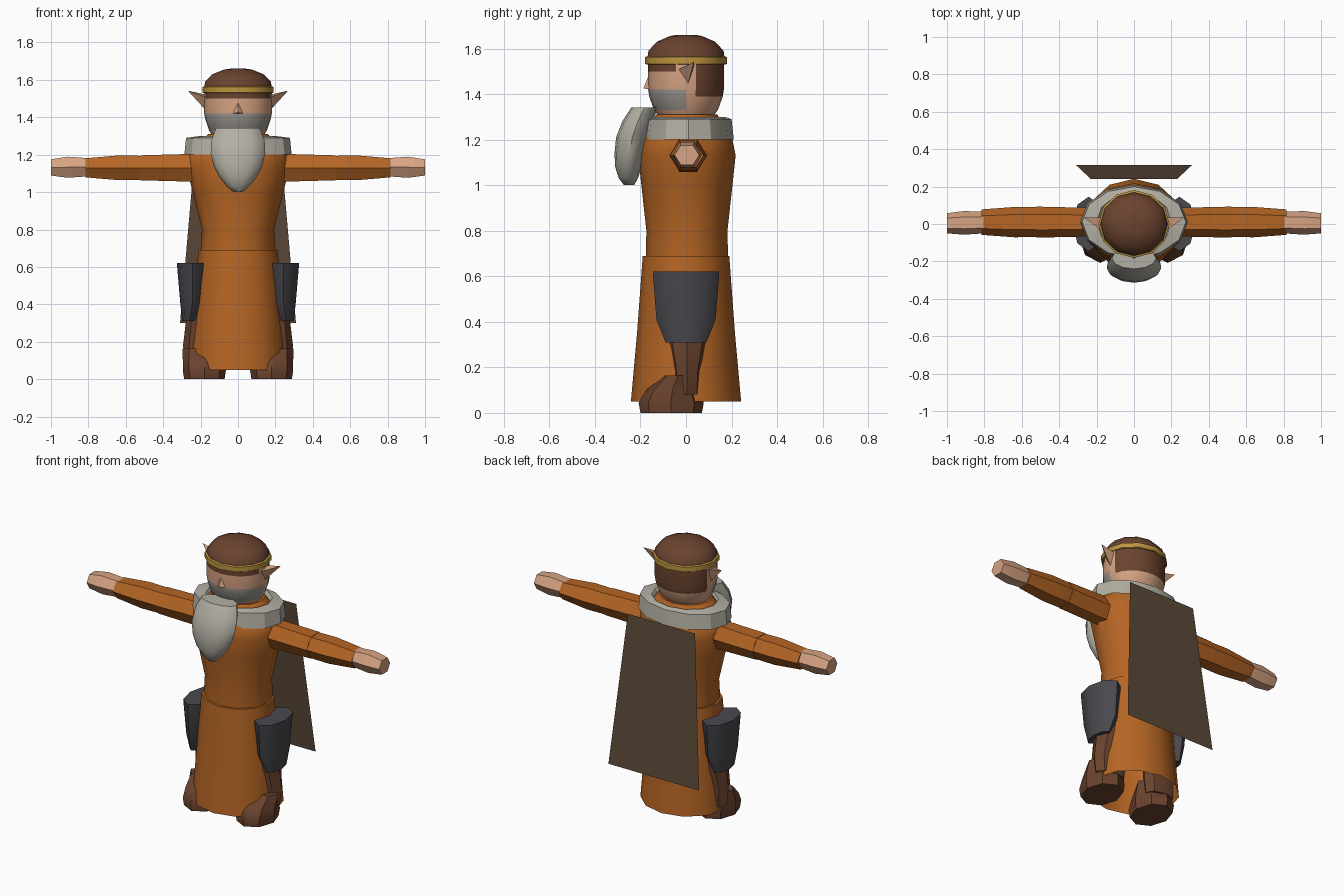
import bpy, bmesh, math
from mathutils import Vector

cube = bpy.data.objects.get("Cube")
if cube:
    bpy.data.objects.remove(cube, do_unlink=True)


def material(name, color):
    m = bpy.data.materials.new(name)
    m.diffuse_color = (*color, 1)
    m.use_nodes = True
    m.node_tree.nodes["Principled BSDF"].inputs["Base Color"].default_value = (*color, 1)
    return m


ORANGE = material("orange cloth", (0.46, 0.13, 0.018))
GREY = material("pale grey", (0.45, 0.43, 0.37))
STUBBLE = material("beard grey", (0.33, 0.31, 0.28))
SKIN = material("skin", (0.68, 0.37, 0.23))
BROWN = material("dark brown", (0.145, 0.056, 0.028))
CLOAK = material("cloak brown", (0.107, 0.066, 0.04))
SLATE = material("slate", (0.065, 0.065, 0.077))
GOLD = material("gold", (0.5, 0.3, 0.05))


def finish(name, bm, mats, rule=None, angle=35):
    bmesh.ops.recalc_face_normals(bm, faces=bm.faces)
    mesh = bpy.data.meshes.new(name)
    bm.to_mesh(mesh)
    bm.free()
    for m in mats:
        mesh.materials.append(m)
    if rule:
        for p in mesh.polygons:
            p.material_index = rule(p.center)
    obj = bpy.data.objects.new(name, mesh)
    bpy.context.collection.objects.link(obj)
    bpy.ops.object.select_all(action="DESELECT")
    obj.select_set(True)
    bpy.context.view_layer.objects.active = obj
    bpy.ops.object.shade_smooth_by_angle(angle=math.radians(angle))
    return obj


def loft(name, rings, sides, mats, center=(0, 0), side=0, caps=(True, True),
         rule=None, angle=35):
    """Join elliptical rings (position, radius_a, radius_b, shift_a, shift_b).
    side=0 stacks them along z; side=1 or -1 runs them out along x."""
    bm = bmesh.new()
    loops = []
    for pos, ra, rb, *shift in rings:
        sa, sb = shift or (0, 0)
        loop = []
        for i in range(sides):
            t = math.tau * i / sides
            a = center[0] + sa + ra * math.cos(t)
            b = center[1] + sb + rb * math.sin(t)
            loop.append(bm.verts.new((side * pos, a, b) if side else (a, b, pos)))
        loops.append(loop)
    for lo, hi in zip(loops, loops[1:]):
        for i in range(sides):
            j = (i + 1) % sides
            bm.faces.new((lo[i], lo[j], hi[j], hi[i]))
    if caps[0]:
        bm.faces.new(loops[0])
    if caps[1]:
        bm.faces.new(loops[-1])
    return finish(name, bm, mats, rule, angle)


def solid(name, points, faces, mat):
    bm = bmesh.new()
    vs = [bm.verts.new(p) for p in points]
    for f in faces:
        bm.faces.new([vs[i] for i in f])
    return finish(name, bm, [mat], angle=20)


# Robe: open skirt and fitted torso
loft("robe_skirt", [(0.05, 0.262, 0.242), (0.35, 0.24, 0.215), (0.69, 0.212, 0.19)],
     12, [ORANGE], caps=(False, True))
loft("robe_torso", [(0.62, 0.205, 0.182), (0.8, 0.193, 0.178), (1.0, 0.242, 0.2),
                    (1.13, 0.275, 0.214), (1.2, 0.272, 0.2), (1.26, 0.21, 0.16),
                    (1.31, 0.16, 0.135)], 12, [ORANGE], center=(0, 0.004))

# Collar with a funnel-shaped opening
loft("collar", [(1.2, 0.287, 0.2), (1.29, 0.278, 0.19), (1.3, 0.2, 0.16),
                (1.25, 0.16, 0.13)], 12, [GREY], center=(0, 0.01),
     caps=(False, False), angle=25)

# Cloak: a single thin sheet hanging off the shoulders
solid("cloak", [(-0.23, 0.24, 1.22), (0.23, 0.24, 1.22),
                (0.31, 0.315, 0.3), (-0.31, 0.315, 0.3)], [(0, 1, 2, 3)], CLOAK)


# Head: hair at the back and fringe, short beard around the jaw
def head_colour(c):
    if 1.33 < c.z < 1.42 and c.y < 0:
        return 1
    if (c.z > 1.39 and c.y > 0.05) or (c.z > 1.5 and c.y < -0.05):
        return 2
    return 0


loft("head", [(1.29, 0.13, 0.11), (1.33, 0.155, 0.14), (1.39, 0.175, 0.162),
              (1.42, 0.181, 0.166), (1.5, 0.181, 0.166), (1.54, 0.181, 0.166)],
     24, [SKIN, STUBBLE, BROWN], rule=head_colour)
loft("hair_cap", [(1.54, 0.184, 0.172), (1.59, 0.176, 0.165), (1.63, 0.138, 0.128),
                  (1.655, 0.075, 0.07), (1.66, 0.04, 0.04)], 12, [BROWN], angle=50)
loft("headband", [(1.53, 0.184, 0.174), (1.533, 0.19, 0.181), (1.562, 0.19, 0.181),
                  (1.566, 0.18, 0.17)], 12, [GOLD], caps=(False, False))

# Nose wedge
solid("nose", [(-0.032, -0.158, 1.42), (0.032, -0.158, 1.42),
               (0, -0.155, 1.505), (0, -0.187, 1.425)],
      [(0, 1, 3), (0, 3, 2), (3, 1, 2), (0, 2, 1)], SKIN)

# Long hanging beard
loft("long_beard", [(1.0, 0.025, 0.022, 0, -0.25), (1.03, 0.06, 0.042, 0, -0.253),
                    (1.08, 0.1, 0.058, 0, -0.253), (1.14, 0.13, 0.067, 0, -0.247),
                    (1.21, 0.146, 0.071, 0, -0.236), (1.28, 0.142, 0.068, 0, -0.212),
                    (1.342, 0.118, 0.058, 0, -0.182)], 12, [GREY], angle=50)

for side, label in ((1, "left"), (-1, "right")):
    # Pointed ear
    solid(f"{label}_ear", [(side * 0.165, -0.04, 1.505), (side * 0.165, 0.035, 1.52),
                           (side * 0.165, 0.005, 1.43), (side * 0.268, 0.035, 1.542)],
          [(0, 1, 3), (1, 2, 3), (2, 0, 3), (0, 2, 1)], SKIN)

    # Sleeve in two sections, then the hand
    arm = (0.01, 1.13)
    loft(f"{label}_upper_sleeve", [(0.18, 0.078, 0.084), (0.3, 0.078, 0.084),
                                   (0.52, 0.083, 0.077)],
         6, [ORANGE], center=arm, side=side)
    loft(f"{label}_lower_sleeve", [(0.51, 0.08, 0.074), (0.64, 0.081, 0.076),
                                   (0.815, 0.068, 0.059)],
         6, [ORANGE], center=arm, side=side)
    loft(f"{label}_hand", [(0.8, 0.058, 0.056, -0.002, 0.003),
                           (0.91, 0.063, 0.065, -0.004, 0.003),
                           (1.0, 0.054, 0.05, -0.006, 0.002)],
         6, [SKIN], center=arm, side=side)

    # Leg, boot and hip pouch
    loft(f"{label}_leg", [(0.08, 0.1, 0.06), (0.18, 0.112, 0.065),
                          (0.32, 0.095, 0.095), (0.5, 0.09, 0.1)],
         8, [BROWN], center=(side * 0.182, 0.005))
    loft(f"{label}_boot", [(0, 0.108, 0.135, 0, -0.065), (0.045, 0.115, 0.143, 0, -0.065),
                           (0.1, 0.115, 0.115, 0, -0.06), (0.165, 0.118, 0.065, 0, -0.035)],
         8, [BROWN], center=(side * 0.18, 0))
    loft(f"{label}_pouch", [(0.31, 0.04, 0.09, side * 0.015, 0), (0.41, 0.066, 0.13),
                            (0.62, 0.084, 0.146)],
         8, [SLATE], center=(side * 0.243, 0), angle=50)
